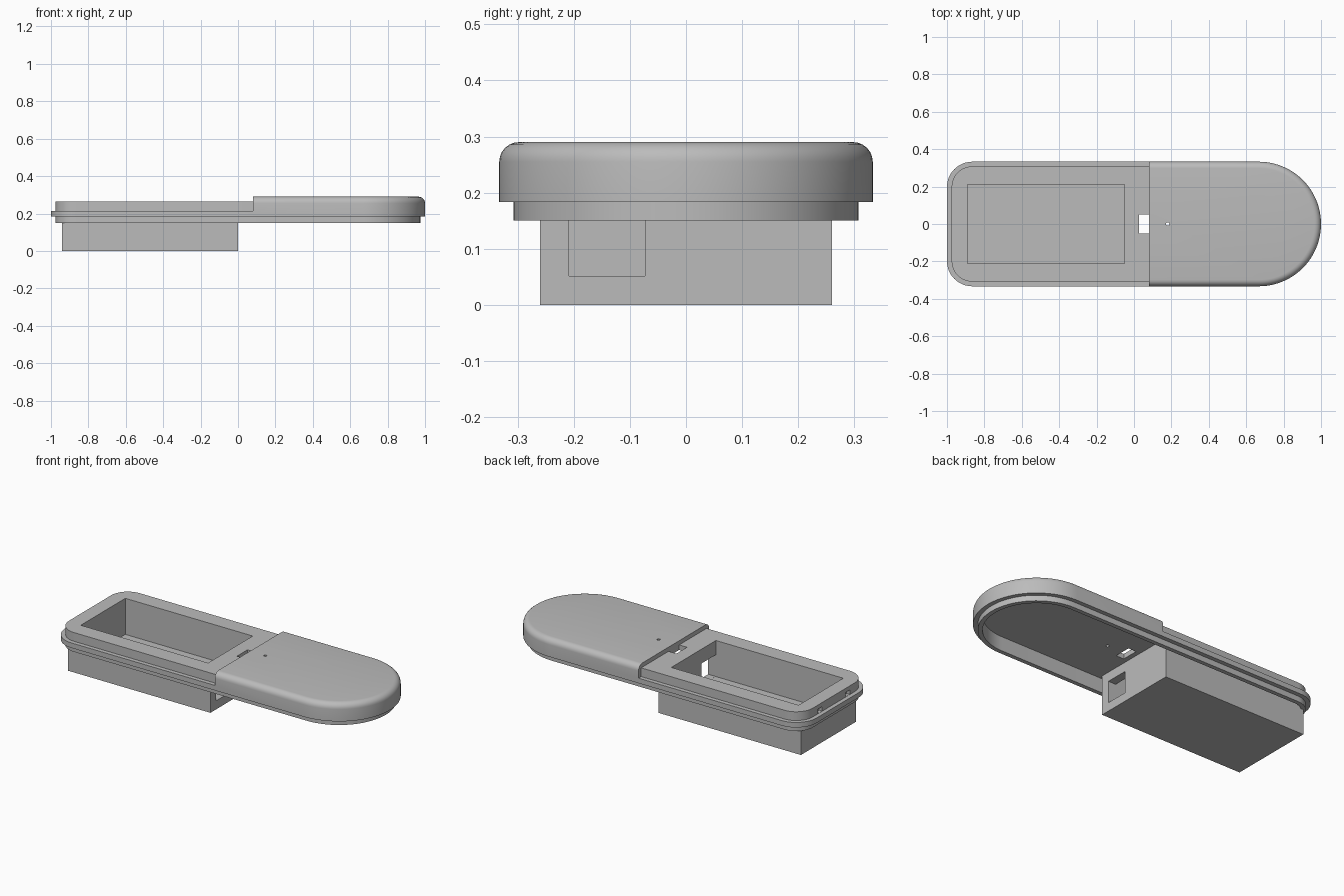
import bpy, bmesh, math

if "Cube" in bpy.data.objects:
    bpy.data.objects.remove(bpy.data.objects["Cube"])

grey = bpy.data.materials.new("matte_grey")
grey.use_nodes = True
grey.diffuse_color = (0.5, 0.5, 0.5, 1)
grey.node_tree.nodes["Principled BSDF"].inputs["Base Color"].default_value = (0.5, 0.5, 0.5, 1)

HALF = 0.333      # half width of the plan, and radius of the round end
CORNER = 0.135    # radius of the two corners at the square end
STEP_X = 0.08     # where the raised cap begins


def arc(cx, cy, r, start, end, n):
    angles = [math.radians(start + (end - start) * i / n) for i in range(n + 1)]
    return [(cx + r * math.cos(a), cy + r * math.sin(a)) for a in angles]


def plan(inset):
    """Plan outline: round at one end, rounded corners at the other."""
    r, cx, cy = CORNER - inset, -1 + CORNER, HALF - CORNER
    return (arc(1 - HALF, 0, HALF - inset, -90, 90, 48)
            + arc(cx, cy, r, 90, 180, 12) + arc(cx, -cy, r, 180, 270, 12))


def finish(bm, name):
    bmesh.ops.recalc_face_normals(bm, faces=bm.faces)
    mesh = bpy.data.meshes.new(name)
    bm.to_mesh(mesh)
    bm.free()
    mesh.materials.append(grey)
    obj = bpy.data.objects.new(name, mesh)
    bpy.context.collection.objects.link(obj)
    return obj


def loft(name, profile):
    """Stack plan outlines given as (inset, height)."""
    bm = bmesh.new()
    rings = [[bm.verts.new((x, y, z)) for x, y in plan(inset)] for inset, z in profile]
    n = len(rings[0])
    for low, high in zip(rings, rings[1:]):
        for i in range(n):
            j = (i + 1) % n
            bm.faces.new((low[i], low[j], high[j], high[i]))
    bm.faces.new(rings[0][::-1])
    bm.faces.new(rings[-1])
    return finish(bm, name)


def block(name, xs, ys, zs):
    bm = bmesh.new()
    bmesh.ops.create_cube(bm, size=1)
    for v in bm.verts:
        v.co = [(a + b) / 2 + c * (b - a) for c, (a, b) in zip(v.co, (xs, ys, zs))]
    return finish(bm, name)


def combine(target, tool, operation):
    mod = target.modifiers.new("join", "BOOLEAN")
    mod.operation, mod.object, mod.solver = operation, tool, "EXACT"
    tool.hide_render = True
    bpy.context.view_layer.update()
    graph = bpy.context.evaluated_depsgraph_get()
    mesh = bpy.data.meshes.new_from_object(target.evaluated_get(graph))
    target.modifiers.clear()
    target.data = mesh
    bpy.data.objects.remove(tool)


# Outer shell: recessed lip, side wall and rounded top edge
R = 0.035
fillet = [(R - R * math.cos(a), 0.29 - R + R * math.sin(a))
          for a in (math.radians(15 * i) for i in range(7))]
case = loft("case", [(0.025, 0.15), (0.025, 0.183), (0, 0.183)] + fillet)

# Lower the square end to a flange, then add the inset deck
combine(case, block("step_cutter", (-1.2, STEP_X), (-1, 1), (0.213, 0.5)), "DIFFERENCE")
combine(case, loft("deck", [(0.025, 0.2), (0.025, 0.265)]), "UNION")

# Hollow underside
combine(case, loft("cavity", [(0.05, 0.1), (0.05, 0.235)]), "DIFFERENCE")

# Tray hanging below the deck, open at the top
combine(case, block("tray", (-0.94, 0), (-0.26, 0.26), (0, 0.25)), "UNION")
combine(case, block("tray_opening", (-0.89, -0.05), (-0.21, 0.21), (0.05, 0.4)), "DIFFERENCE")

# Side port of the tray, slot by the step, and notches in the square end
combine(case, block("port", (-0.1, 0.05), (-0.209, -0.073), (0.051, 0.18)), "DIFFERENCE")
combine(case, block("slot", (0.028, STEP_X), (-0.05, 0.05), (0.22, 0.4)), "DIFFERENCE")
for side in (-1, 1):
    y = side * 0.13
    combine(case, block("notch", (-1.1, -0.955), (y - 0.02, y + 0.02), (0.214, 0.24)), "DIFFERENCE")

# Pinhole in the cap
bm = bmesh.new()
bmesh.ops.create_cone(bm, cap_ends=True, segments=16, radius1=0.009, radius2=0.009, depth=0.3)
bmesh.ops.translate(bm, verts=bm.verts, vec=(0.18, 0, 0.3))
combine(case, finish(bm, "pinhole"), "DIFFERENCE")

bpy.ops.object.select_all(action="DESELECT")
case.select_set(True)
bpy.context.view_layer.objects.active = case
bpy.ops.object.shade_smooth_by_angle(angle=math.radians(30))
